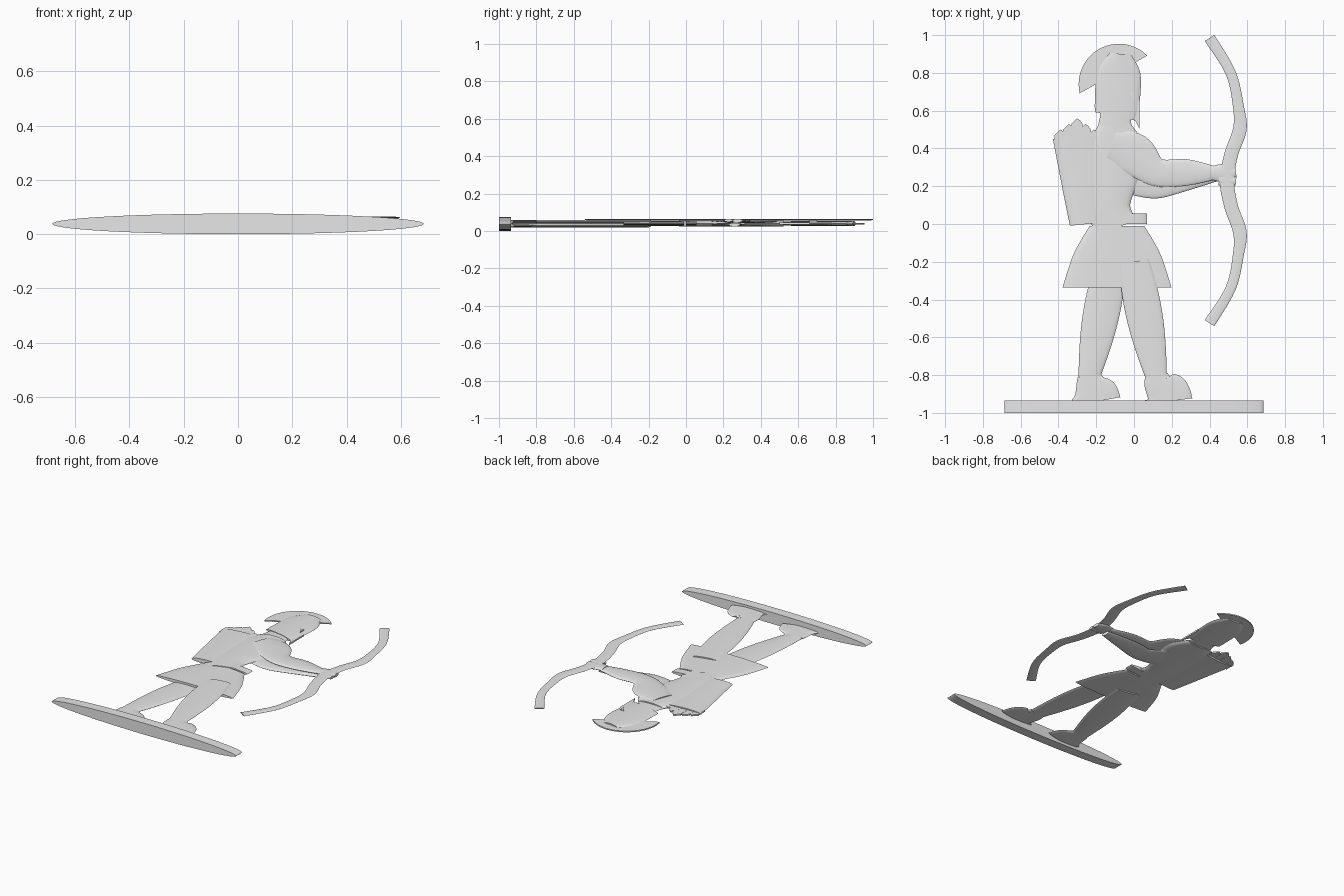
import bpy, bmesh, math
from mathutils import Vector

cube = bpy.data.objects.get("Cube")
if cube:
    bpy.data.objects.remove(cube, do_unlink=True)

grey = bpy.data.materials.new("plain grey")
grey.use_nodes = True
grey.diffuse_color = (.8, .8, .8, 1)
grey.node_tree.nodes["Principled BSDF"].inputs["Base Color"].default_value = grey.diffuse_color

MIDDLE = .04  # height of the figure's middle layer
THIN = .01    # half thickness of a limb


def finish(name, bm):
    """Turn the bmesh into a shaded object."""
    bmesh.ops.recalc_face_normals(bm, faces=bm.faces)
    mesh = bpy.data.meshes.new(name)
    bm.to_mesh(mesh)
    bm.free()
    mesh.materials.append(grey)
    ob = bpy.data.objects.new(name, mesh)
    bpy.context.collection.objects.link(ob)
    bpy.ops.object.select_all(action='DESELECT')
    ob.select_set(True)
    bpy.context.view_layer.objects.active = ob
    bpy.ops.object.shade_smooth_by_angle(angle=math.radians(40))


def spline(points, steps=6):
    """Smooth path through the points."""
    path = []
    last = len(points) - 1
    for i in range(last):
        before, start, end, after = (points[min(max(j, 0), last)] for j in range(i - 1, i + 3))
        for step in range(steps):
            t = step / steps
            leave, arrive = (end - before) / 2, (after - start) / 2
            ease = t * t * (3 - 2 * t)
            path.append(start.lerp(end, ease) + leave * t * (1 - t) ** 2 - arrive * t * t * (1 - t))
    return path + [points[last]]


def limb(name, stations, height=MIDDLE, depth=THIN, sides=20):
    """Flattened round form along a path of (x, y, half width)."""
    path = spline([Vector(s) for s in stations])
    bm = bmesh.new()
    rings = []
    for i, station in enumerate(path):
        along = path[min(i + 1, len(path) - 1)] - path[max(i - 1, 0)]
        across = Vector((along.y, -along.x)).normalized() * station.z
        ring = []
        for k in range(sides):
            angle = math.tau * k / sides
            spot = station.xy + across * math.cos(angle)
            ring.append(bm.verts.new((spot.x, spot.y, height + depth * math.sin(angle))))
        rings.append(ring)
    for ring, following in zip(rings, rings[1:]):
        for k in range(sides):
            bm.faces.new((ring[k - 1], ring[k], following[k], following[k - 1]))
    bm.faces.new(rings[0])
    bm.faces.new(rings[-1])
    finish(name, bm)


def plate(name, outline, height=MIDDLE, thick=THIN):
    """Flat cut-out with straight sides."""
    bm = bmesh.new()
    face = bm.faces.new([bm.verts.new((x, y, height - thick / 2)) for x, y in outline])
    grown = bmesh.ops.extrude_face_region(bm, geom=[face])["geom"]
    bmesh.ops.translate(bm, vec=(0, 0, thick),
                        verts=[v for v in grown if isinstance(v, bmesh.types.BMVert)])
    finish(name, bm)


# oval base standing on its edge
base_radius, base_half_height = .685, .038
bm = bmesh.new()
bmesh.ops.create_cone(bm, cap_ends=True, segments=64, radius1=1, radius2=1, depth=.065)
for vert in bm.verts:
    x, y, z = vert.co
    vert.co = (x * base_radius, z - .9675, (y + 1) * base_half_height)
finish("base", bm)

# striding legs, mirrored about the crotch, each with a foot pointing forward
for side, name, height in ((-1, "rear", .03), (1, "front", .05)):
    leg = []
    for i in range(7):
        t = i / 6
        bulge = math.sin(math.pi * (t * .8 + .2))
        leg.append((side * (.06 + .12 * t) - .06, -.2 - .62 * t, .055 + .042 * bulge))
    limb(name + "_leg", leg, height)
    ankle = leg[-1][0]
    toe = ankle + .05 + side * .01
    limb(name + "_foot", [(ankle, -.8, .06), (ankle + .01, -.84, .08),
                          (toe - .01, -.89, .12), (toe, -.94, .13)], height)

# skirt, belt and torso
limb("skirt", [(-.09, -.01, .145), (-.09, -.16, .23), (-.09, -.335, .288)], depth=.013)
limb("belt", [(-.08, 0, .15), (-.08, .055, .15)], depth=.013)
limb("torso", [(-.1, -.02, .12), (-.13, .1, .11), (-.11, .3, .15),
               (-.1, .42, .15), (-.1, .52, .09)], depth=.017)

# quiver with a fan of arrow ends
limb("quiver", [(-.25, 0, .09), (-.27, .2, .11), (-.29, .46, .14)], depth=.014)
feather = .03
for i in range(5):
    x = -.39 + .044 * i
    tip = .56 - feather * abs(i - 2)
    plate(f"arrow_end_{i + 1}",
          [(x - feather, .4), (x + feather, .4), (x + feather, tip - feather),
           (x + feather / 2, tip - feather / 3), (x, tip), (x - feather / 2, tip - feather / 2),
           (x - feather, tip - feather)], MIDDLE + .001 * i)

# neck, helmet, cheek guard and eye opening
limb("neck", [(-.1, .47, .11), (-.1, .54, .085), (-.09, .62, .08)])
limb("helmet", [(-.1, .57, .11), (-.09, .63, .118), (-.08, .8, .115), (-.07, .9, .06)], depth=.013)
plate("cheek_guard", [(-.02, .6), (.03, .5), (.03, .66), (-.02, .66)])
plate("eye_opening", [(-.03, .7), (0, .7), (0, .66)], .052, .006)

# crest: an arc over the helmet
crest = []
for i in range(25):
    angle = math.radians(45 + 148 * i / 24)
    crest.append((-.08 + .213 * math.cos(angle), .74 + .214 * math.sin(angle)))
plate("crest", crest, thick=.008)

# arms: the far one passes beneath the near one
limb("far_arm", [(-.03, .26, .1), (.1, .21, .075), (.22, .23, .07), (.45, .26, .03)], .034)
limb("near_arm", [(-.12, .42, .08), (0, .37, .11), (.12, .275, .075),
                  (.28, .273, .07), (.43, .27, .036)], .052)
limb("hand", [(.41, .27, .035), (.48, .27, .05), (.54, .275, .025)], .055)
limb("fingers", [(.45, .235, .03), (.54, .227, .022)], .057, .008)

# recurved bow: one half mirrored about the grip
grip = .23
half = [(.515, .14, .036), (.56, .27, .036), (.553, .39, .029), (.512, .57, .027), (.4, .755, .03)]
upper = [(x, grip + reach, width) for x, reach, width in half]
lower = [(x, grip - reach, width) for x, reach, width in reversed(half)]
limb("bow", lower + [(.492, grip, .038)] + upper, .061, .004)
